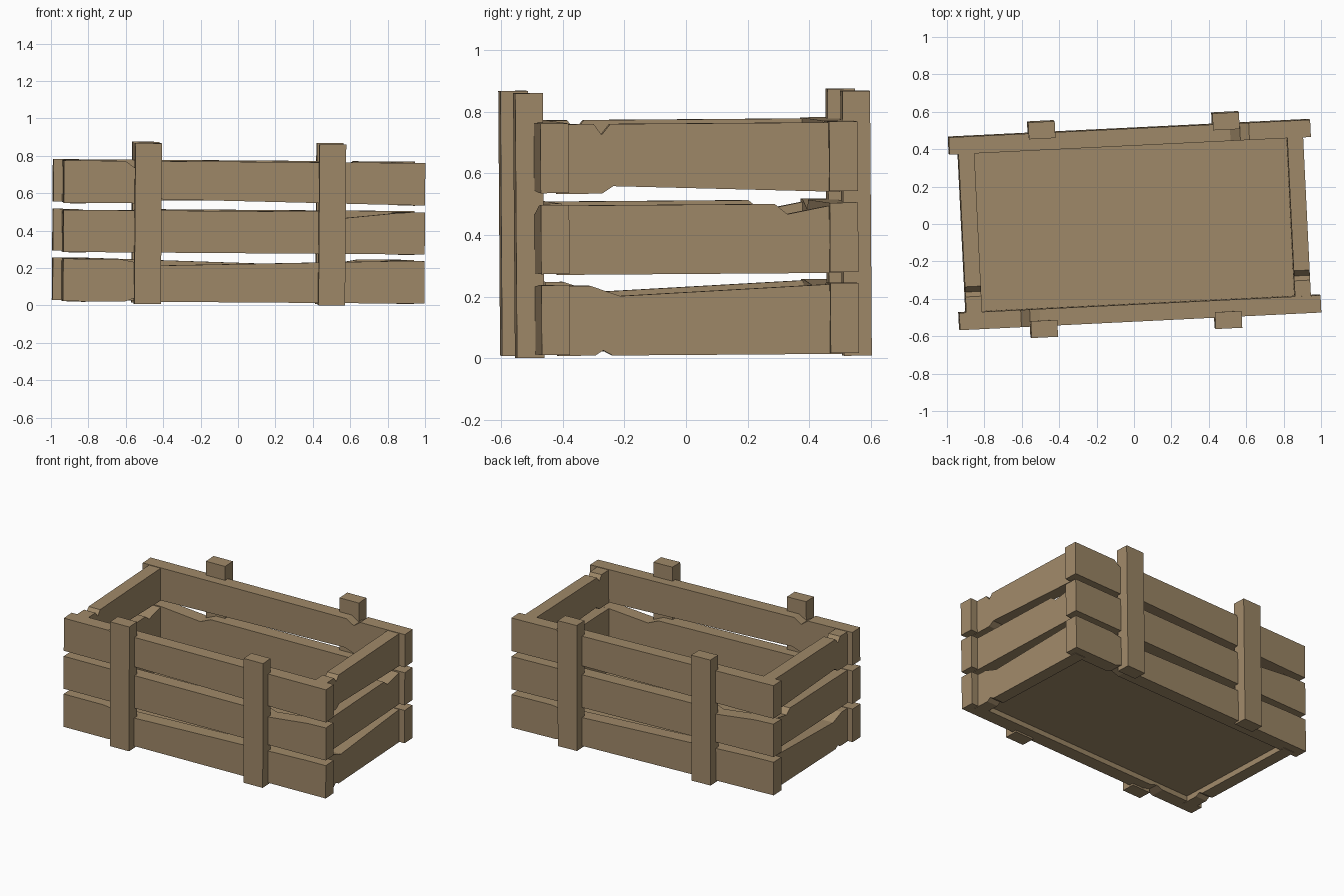
import bpy, bmesh, math
from mathutils import Matrix

if "Cube" in bpy.data.objects:
    bpy.data.objects.remove(bpy.data.objects["Cube"])

wood = bpy.data.materials.new("wood")
wood.diffuse_color = (0.35, 0.25, 0.14, 1)
wood.use_nodes = True
wood.node_tree.nodes["Principled BSDF"].inputs["Base Color"].default_value = wood.diffuse_color

# The whole crate sits slightly askew: turned about z and barely tilted
tilt = Matrix.Rotation(math.radians(0.43), 4, 'Y') @ Matrix.Rotation(math.radians(0.4), 4, 'X')
ASKEW = tilt @ Matrix.Rotation(math.radians(2.8), 4, 'Z')


def finish(name, bm, matrix):
    bmesh.ops.transform(bm, matrix=ASKEW @ matrix, verts=bm.verts)
    bmesh.ops.recalc_face_normals(bm, faces=bm.faces)
    mesh = bpy.data.meshes.new(name)
    bm.to_mesh(mesh)
    bm.free()
    mesh.materials.append(wood)
    bpy.context.collection.objects.link(bpy.data.objects.new(name, mesh))


def box(name, center, size):
    bm = bmesh.new()
    bmesh.ops.create_cube(bm, size=1)
    finish(name, bm, Matrix.Translation(center) @ Matrix.Diagonal((*size, 1)))


def plank(name, outline, half, unit, thick, matrix):
    """Extrude a chipped plank outline; u runs along the plank in multiples of unit."""
    bm = bmesh.new()
    pts = [(half * (1 if u > 0 else -1) if abs(u) == 1 else u * unit, z) for u, z in outline]
    face = bm.faces.new([bm.verts.new((x, -thick / 2, z)) for x, z in pts])
    ext = bmesh.ops.extrude_face_region(bm, geom=[face])
    moved = [g for g in ext["geom"] if isinstance(g, bmesh.types.BMVert)]
    bmesh.ops.translate(bm, verts=moved, vec=(0, thick, 0))
    finish(name, bm, matrix)


# Chipped side outlines of the three plank rows (u along, z up)
rows = {
    "lower": [(-1, .02), (-.66, .02), (-.61, .037), (-.55, .02), (1, .02),
              (1, .247), (.85, .247), (-.5, .213), (-.69, .247), (-1, .247)],
    "middle": [(-1, .283), (1, .283), (1, .508), (.86, .505),
               (.56, .475), (.48, .508), (-1, .508)],
    "upper": [(-1, .546), (-.61, .546), (-.54, .57), (.9, .546), (1, .546),
              (1, .772), (-.555, .772), (-.61, .737), (-.66, .772), (-1, .772)],
}

for row, outline in rows.items():
    # Long planks: the back one is the front one turned half way round
    for side, angle in (("front", 0), ("back", math.pi)):
        m = Matrix.Rotation(angle, 4, 'Z') @ Matrix.Translation((0.005, -0.47, 0))
        plank(f"{side}_{row}_plank", outline, 0.967, 0.967, 0.092, m)
    # End planks, tucked into the long ones
    for side, x in (("left", -0.882), ("right", 0.878)):
        m = Matrix.Translation((x, 0, -0.003)) @ Matrix.Rotation(math.pi / 2, 4, 'Z')
        plank(f"{side}_{row}_plank", outline, 0.46, 0.515, 0.085, m)

# Four upright posts
for name, x, y in (("front_left_post", -.512, -.531), ("front_right_post", .474, -.531),
                   ("back_left_post", -.474, .531), ("back_right_post", .512, .531)):
    box(name, (x, y, 0.438), (0.142, 0.09, 0.86))

# Floor panel
box("floor", (0, 0, 0.065), (1.72, 0.9, 0.02))
